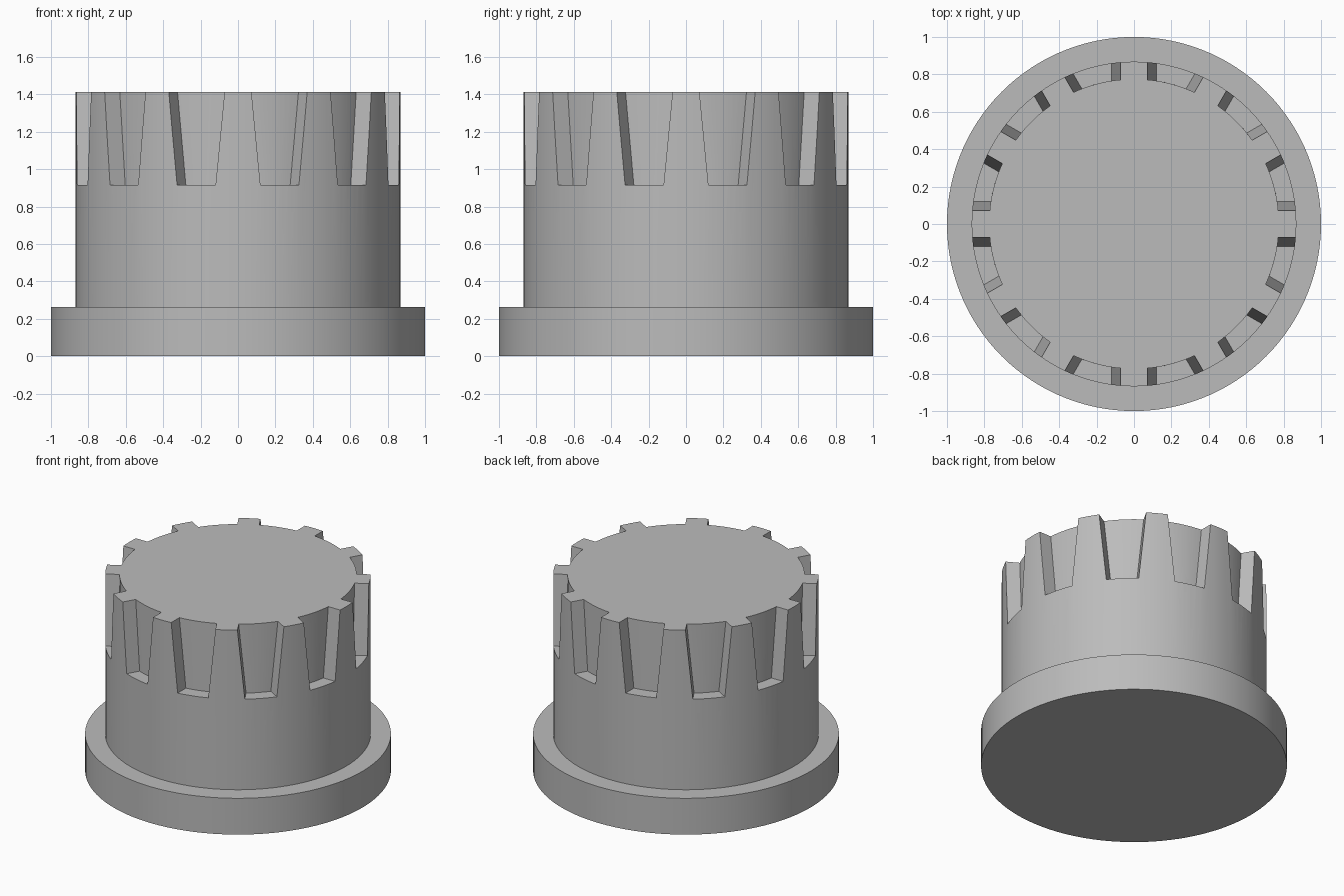
import bpy
import bmesh
from math import asin, cos, sin, pi

if "Cube" in bpy.data.objects:
    bpy.data.objects.remove(bpy.data.objects["Cube"])

TEETH = 12
STEP = 2 * pi / TEETH
BODY_R, ROOT_R, FLANGE_R = 0.868, 0.775, 1.0
FLANGE_TOP, NOTCH_Z, TOP = 0.262, 0.915, 1.413

grey = bpy.data.materials.new("plain grey")
grey.use_nodes = True
colour = (0.5, 0.5, 0.5, 1)
grey.diffuse_color = colour
grey.node_tree.nodes["Principled BSDF"].inputs["Base Color"].default_value = colour


def cylinder(name, radius, z0, z1):
    bpy.ops.mesh.primitive_cylinder_add(
        vertices=120, radius=radius, depth=z1 - z0, location=(0, 0, (z0 + z1) / 2))
    obj = bpy.context.object
    obj.name = name
    obj.data.materials.append(grey)
    return obj


def half_width(z):
    # Teeth taper towards the top
    t = (z - NOTCH_Z) / (TOP - NOTCH_Z)
    return 0.12 + t * (0.072 - 0.12)


def add_notch(bm, centre, segments=10):
    # Solid filling the gap between two neighbouring teeth
    rows = []
    for r, z in ((ROOT_R, NOTCH_Z), (0.95, NOTCH_Z), (0.95, TOP + 0.1), (ROOT_R, TOP + 0.1)):
        reach = STEP / 2 - asin(half_width(z) / r)
        angles = [centre + reach * (2 * i / segments - 1) for i in range(segments + 1)]
        rows.append([bm.verts.new((r * cos(a), r * sin(a), z)) for a in angles])
    for k in range(4):
        a, b = rows[k], rows[(k + 1) % 4]
        for i in range(segments):
            bm.faces.new((a[i], a[i + 1], b[i + 1], b[i]))
    bm.faces.new([row[0] for row in rows])
    bm.faces.new([row[-1] for row in reversed(rows)])


# Round flange at the foot
flange = cylinder("base_flange", FLANGE_R, 0, FLANGE_TOP)

# Barrel with tapered teeth cut around the upper rim
body = cylinder("toothed_body", BODY_R, FLANGE_TOP - 0.05, TOP)
bm = bmesh.new()
for n in range(TEETH):
    add_notch(bm, (n + 0.5) * STEP)
bmesh.ops.recalc_face_normals(bm, faces=bm.faces)
mesh = bpy.data.meshes.new("notch_cutters")
bm.to_mesh(mesh)
bm.free()
mesh.materials.append(grey)
cutter = bpy.data.objects.new("notch_cutters", mesh)
bpy.context.collection.objects.link(cutter)

cut = body.modifiers.new("notches", "BOOLEAN")
cut.operation = "DIFFERENCE"
cut.solver = "EXACT"
cut.object = cutter
bpy.context.view_layer.objects.active = body
bpy.ops.object.modifier_apply(modifier=cut.name)
bpy.data.objects.remove(cutter)

# Smooth curved walls, sharp rims
bpy.ops.object.select_all(action="DESELECT")
for obj in (flange, body):
    obj.select_set(True)
bpy.ops.object.shade_smooth_by_angle(angle=pi / 6)
